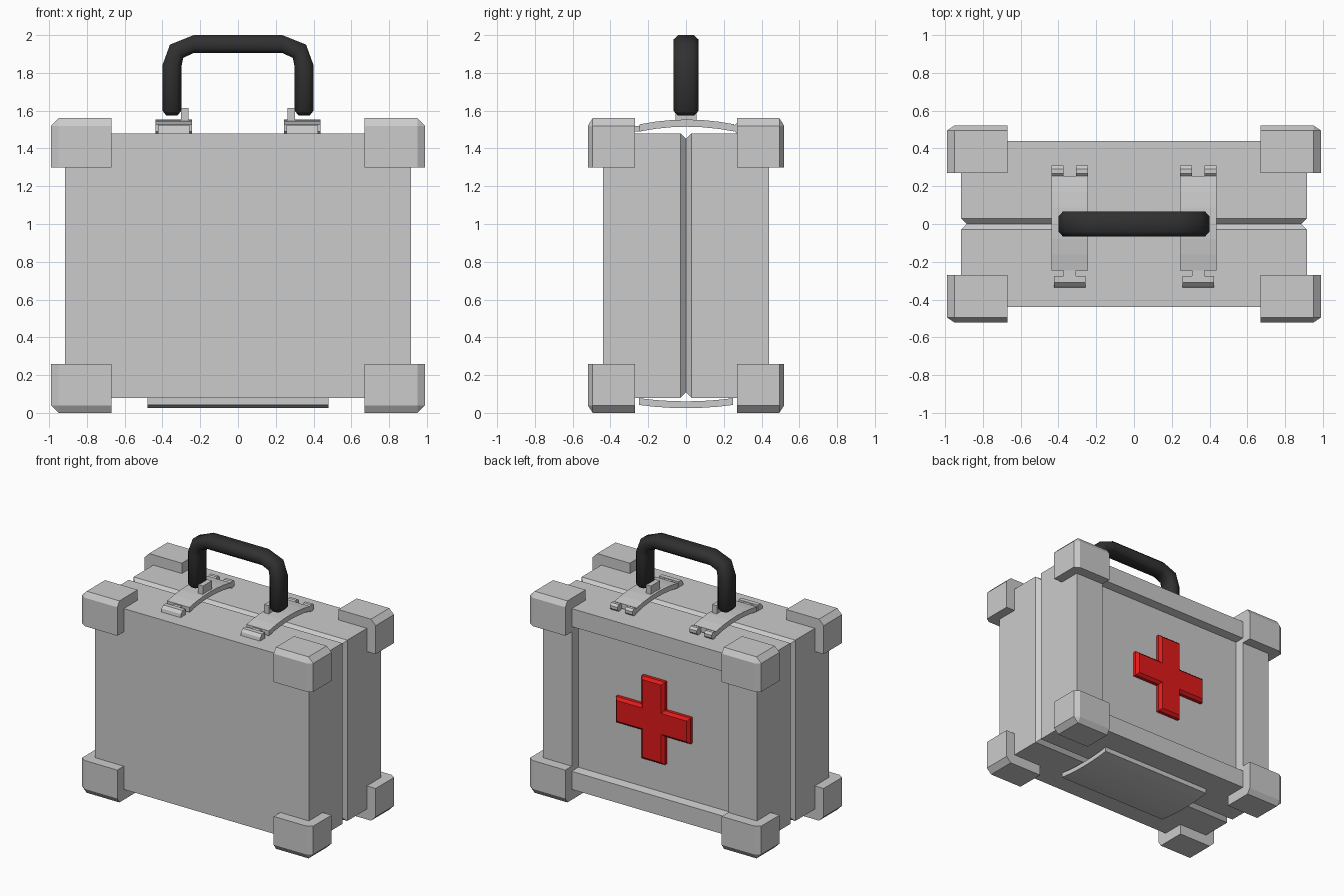
import bpy, bmesh, math
from mathutils import Matrix, Vector

if "Cube" in bpy.data.objects:
    bpy.data.objects.remove(bpy.data.objects["Cube"])


def finish(name, bm, mat=None, smooth=None):
    bmesh.ops.recalc_face_normals(bm, faces=bm.faces)
    me = bpy.data.meshes.new(name)
    bm.to_mesh(me)
    bm.free()
    ob = bpy.data.objects.new(name, me)
    bpy.context.collection.objects.link(ob)
    if mat:
        me.materials.append(mat)
    if smooth:
        bpy.ops.object.select_all(action='DESELECT')
        ob.select_set(True)
        bpy.context.view_layer.objects.active = ob
        bpy.ops.object.shade_smooth_by_angle(angle=math.radians(smooth))
    return ob


def loft(name, rings, mat=None, smooth=None):
    """Skin a list of equal-length point rings and cap both ends."""
    bm = bmesh.new()
    vs = [[bm.verts.new(p) for p in r] for r in rings]
    n = len(vs[0])
    for a, b in zip(vs, vs[1:]):
        for i in range(n):
            j = (i + 1) % n
            bm.faces.new((a[i], a[j], b[j], b[i]))
    bm.faces.new(vs[0])
    bm.faces.new(vs[-1])
    return finish(name, bm, mat, smooth)


def extrude_x(name, profile, x0, x1):
    """Extrude a (y, z) profile along x."""
    return loft(name, [[(x, y, z) for y, z in profile] for x in (x0, x1)])


def box_profile(y0, y1, z0, z1):
    return [(y0, z0), (y1, z0), (y1, z1), (y0, z1)]


def arc_strip(half, z_mid, z_end, thick, n=6):
    """Shallow bowed strip profile running along y."""
    ys = [-half + 2 * half * i / n for i in range(n + 1)]
    low = [(y, z_mid + (z_end - z_mid) * (y / half) ** 2) for y in ys]
    return low + [(y, z + thick) for y, z in reversed(low)]


def material(name, rgb):
    m = bpy.data.materials.new(name)
    m.diffuse_color = (*rgb, 1)
    m.use_nodes = True
    m.node_tree.nodes["Principled BSDF"].inputs["Base Color"].default_value = m.diffuse_color
    return m


red = material("red", (0.75, 0.01, 0.01))
black = material("black", (0.03, 0.03, 0.03))


# case: V groove around the seam, recessed panel on the back
def rect(y, hx, hz):
    return [(-hx, y, 0.78 - hz), (hx, y, 0.78 - hz), (hx, y, 0.78 + hz), (-hx, y, 0.78 + hz)]


loft("case", [rect(-0.44, 0.915, 0.70), rect(-0.03, 0.915, 0.70),
              rect(0, 0.885, 0.67), rect(0.03, 0.915, 0.70),
              rect(0.44, 0.915, 0.70), rect(0.44, 0.67, 0.56),
              rect(0.375, 0.66, 0.55)])


# raised cross on the back panel
def cross(y, l, w):
    pts = [(-w, -l), (w, -l), (w, -w), (l, -w), (l, w), (w, w),
           (w, l), (-w, l), (-w, w), (-l, w), (-l, -w), (-w, -w)]
    return [(px, y, 0.78 + pz) for px, pz in pts]


loft("cross", [cross(0.37, 0.32, 0.10), cross(0.40, 0.32, 0.10), cross(0.42, 0.30, 0.08)], red)

# corner guards, outer edges chamfered
SQ = 0.65
for sx in (-1, 1):
    for sy in (-1, 1):
        for sz in (-1, 1):
            bm = bmesh.new()
            bmesh.ops.create_cube(bm, size=1)
            size = Vector((0.32, 0.25 / SQ, 0.26))
            for v in bm.verts:
                v.co = Vector(c * s for c, s in zip(v.co, size))
            outer = [e for e in bm.edges
                     if sum((e.verts[0].co[k] + e.verts[1].co[k]) / 2 > size[k] * 0.49 for k in range(3)) == 2]
            bmesh.ops.bevel(bm, geom=outer, offset=0.04, offset_type='OFFSET',
                            segments=1, affect='EDGES', profile=0.5)
            m = (Matrix.Translation((sx * 0.83, sy * 0.395, 0.78 + sz * 0.65))
                 @ Matrix.Diagonal((sx, sy * SQ, sz, 1)))
            bmesh.ops.transform(bm, matrix=m, verts=bm.verts)
            finish("corner_guard", bm)

# bowed plate underneath
extrude_x("bottom_plate", arc_strip(0.25, 0.025, 0.042, 0.036), -0.48, 0.48)

# handle brackets with latch, hinge knuckles and lug
latch = [(-0.275, 1.48), (-0.335, 1.48), (-0.33, 1.505), (-0.31, 1.525), (-0.275, 1.525)]
knuckle = [(0.28 + 0.031 * math.cos(a), 1.507 + 0.029 * math.sin(a))
           for a in [math.pi / 8 + i * math.pi / 4 for i in range(8)]]
for s in (-1, 1):
    c = s * 0.34
    strap = [(y + 0.005, z) for y, z in arc_strip(0.25, 1.515, 1.49, 0.038)]
    extrude_x("bracket_strap", strap, c - 0.096, c + 0.096)
    extrude_x("latch_neck", box_profile(-0.285, -0.235, 1.49, 1.52), c - 0.033, c + 0.033)
    extrude_x("latch_bar", latch, c - 0.083, c + 0.083)
    for k in (-1, 1):
        m = c + k * 0.064
        extrude_x("hinge_knuckle", knuckle, m - 0.032, m + 0.032)
    extrude_x("handle_lug", box_profile(-0.055, 0.055, 1.53, 1.615), s * 0.263, s * 0.302)

# handle: octagonal section swept between outer and inner outlines
outer = [(0.38, 1.575), (0.40, 1.60), (0.40, 1.84), (0.36, 1.95), (0.235, 2.0)]
inner = [(0.32, 1.575), (0.30, 1.60), (0.30, 1.83), (0.29, 1.88), (0.235, 1.905)]
pairs = list(zip(outer, inner))
pairs += [((-o[0], o[1]), (-i[0], i[1])) for o, i in reversed(pairs)]
section = [(0, -0.6), (0.25, -1), (0.75, -1), (1, -0.6), (1, 0.6), (0.75, 1), (0.25, 1), (0, 0.6)]
rings = []
for k, (o, i) in enumerate(pairs):
    w = 0.045 if k in (0, len(pairs) - 1) else 0.067
    rings.append([(i[0] + (o[0] - i[0]) * t, v * w, i[1] + (o[1] - i[1]) * t) for t, v in section])
loft("handle", rings, black, 50)
